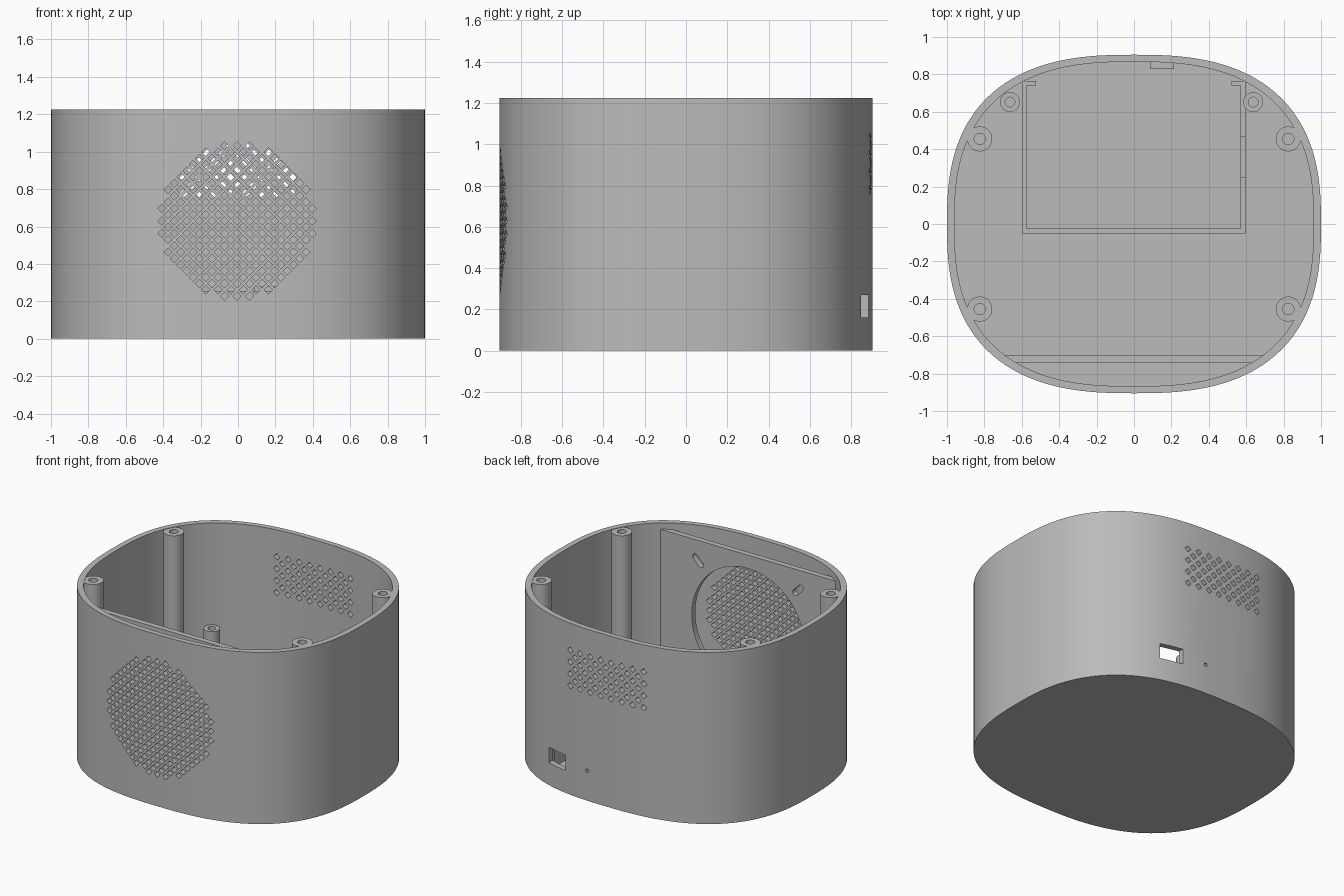
import bpy, bmesh, math
from mathutils import Matrix, Vector

cube = bpy.data.objects.get("Cube")
if cube:
    bpy.data.objects.remove(cube, do_unlink=True)

HEIGHT, FLOOR, POWER = 1.225, 0.04, 2.6
GRILLE_Z = 0.63

grey = bpy.data.materials.new("matte_grey")
grey.use_nodes = True
grey.diffuse_color = (0.5, 0.5, 0.5, 1)
grey.node_tree.nodes["Principled BSDF"].inputs["Base Color"].default_value = grey.diffuse_color


def finish(name, bm, helper=False):
    bmesh.ops.recalc_face_normals(bm, faces=bm.faces)
    mesh = bpy.data.meshes.new(name)
    bm.to_mesh(mesh)
    bm.free()
    mesh.materials.append(grey)
    obj = bpy.data.objects.new(name, mesh)
    bpy.context.collection.objects.link(obj)
    obj.hide_render = helper
    return obj


def activate(obj):
    bpy.ops.object.select_all(action='DESELECT')
    obj.select_set(True)
    bpy.context.view_layer.objects.active = obj


def smooth(obj):
    activate(obj)
    bpy.ops.object.shade_smooth_by_angle(angle=math.radians(30))


def cut(obj, cutter):
    mod = obj.modifiers.new("cut", 'BOOLEAN')
    mod.operation, mod.solver, mod.object = 'DIFFERENCE', 'EXACT', cutter
    activate(obj)
    bpy.ops.object.modifier_apply(modifier=mod.name)
    bpy.data.objects.remove(cutter, do_unlink=True)


def add_box(bm, x0, x1, y0, y1, z0, z1):
    m = Matrix.Translation(((x0 + x1) / 2, (y0 + y1) / 2, (z0 + z1) / 2))
    bmesh.ops.create_cube(bm, size=1, matrix=m @ Matrix.Diagonal((x1 - x0, y1 - y0, z1 - z0, 1)))


def add_prism(bm, points, offset):
    """Extrude a closed outline along the offset vector."""
    near = [bm.verts.new(p) for p in points]
    far = [bm.verts.new(Vector(p) + Vector(offset)) for p in points]
    bm.faces.new(near)
    bm.faces.new(far[::-1])
    for i in range(len(near)):
        j = (i + 1) % len(near)
        bm.faces.new((near[j], near[i], far[i], far[j]))


def add_y_round(bm, x, z, r, y0, y1, sides, stretch=1.0, turn=0.0):
    """Round, diamond or slot outline extruded along y."""
    pts = []
    for k in range(sides):
        a = math.tau * k / sides
        u, v = r * math.cos(a), r * math.sin(a)
        u += math.copysign(r * (stretch - 1), u) if stretch > 1 else 0
        pts.append((x + u * math.cos(turn) - v * math.sin(turn), y0,
                    z + u * math.sin(turn) + v * math.cos(turn)))
    add_prism(bm, pts, (0, y1 - y0, 0))


def ring(bm, a, b, z, count=160):
    verts = []
    for k in range(count):
        t = math.tau * k / count
        c, s = math.cos(t), math.sin(t)
        verts.append(bm.verts.new((a * math.copysign(abs(c) ** (2 / POWER), c),
                                   b * math.copysign(abs(s) ** (2 / POWER), s), z)))
    return verts


# Hollow housing shell with an open top
bm = bmesh.new()
rings = [ring(bm, 1, 0.905, 0), ring(bm, 1, 0.905, HEIGHT),
         ring(bm, 0.96, 0.867, HEIGHT), ring(bm, 0.96, 0.867, FLOOR)]
for low, high in zip(rings, rings[1:]):
    for i in range(len(low)):
        j = (i + 1) % len(low)
        bm.faces.new((low[i], low[j], high[j], high[i]))
bm.faces.new(rings[0][::-1])
bm.faces.new(rings[-1])
shell = finish("housing_shell", bm)

# Speaker grille, rear vents, port and reset pinhole
bm = bmesh.new()
for i in range(-12, 13):
    for j in range(-12, 13):
        if (i + j) % 2 == 0 and i * i + j * j <= 150:
            add_y_round(bm, i * 0.0335 - 0.005, GRILLE_Z + j * 0.0335, 0.022, -1, -0.7, 4)
for i in range(-7, 8):
    for j in range(-3, 4):
        if (i + j) % 2 == 0:
            add_y_round(bm, i * 0.0415, 0.905 + j * 0.0425, 0.023, 0.7, 1, 4)
add_box(bm, 0.33, 0.49, 0.75, 1, 0.16, 0.27)
add_y_round(bm, 0.15, 0.213, 0.013, 0.75, 1, 12)
cut(shell, finish("shell_cutter", bm, True))
smooth(shell)

# Speaker mounting plate with round opening and diagonal screw slots
bm = bmesh.new()
add_prism(bm, [(-0.65, -0.74, 0.03), (0.65, -0.74, 0.03),
               (0.7, -0.70, 0.03), (-0.7, -0.70, 0.03)], (0, 0, 1.15))
plate = finish("speaker_plate", bm)
bm = bmesh.new()
add_y_round(bm, 0, GRILLE_Z + 0.01, 0.445, -0.8, -0.6, 72)
for sx in (-1, 1):
    for sz in (-1, 1):
        add_y_round(bm, sx * 0.395, GRILLE_Z + 0.01 + sz * 0.395, 0.021, -0.8, -0.6, 18,
                    2.5, sx * sz * math.pi / 4)
cut(plate, finish("plate_cutter", bm, True))
smooth(plate)


def post(name, x, y, radius, bore, top, depth):
    """Hollow screw post turned from a profile."""
    bm = bmesh.new()
    profile = [(0, top - depth), (bore, top - depth), (bore, top), (radius, top), (radius, 0.03)]
    verts = [bm.verts.new((r, 0, z)) for r, z in profile]
    edges = [bm.edges.new(pair) for pair in zip(verts, verts[1:])]
    bmesh.ops.spin(bm, geom=verts + edges, cent=(0, 0, 0), axis=(0, 0, 1),
                   angle=math.tau, steps=32, use_merge=True)
    bmesh.ops.remove_doubles(bm, verts=bm.verts, dist=0.0001)
    obj = finish(name, bm)
    obj.location = (x, y, 0)
    smooth(obj)


# Corner lid posts, each joined to the wall by a rib
for sx, side in ((-1, "right"), (1, "left")):
    for sy, end in ((-1, "front"), (1, "back")):
        post(f"{end}_{side}_lid_post", sx * 0.825, sy * 0.455, 0.067, 0.03, HEIGHT - 0.003, 0.3)
        bm = bmesh.new()
        add_box(bm, 0.05, 0.095, -0.035, 0.035, 0.03, HEIGHT - 0.004)
        rib = finish(f"{end}_{side}_post_rib", bm)
        rib.location = (sx * 0.825, sy * 0.455, 0)
        rib.rotation_euler.z = math.atan2(sy * 0.45, sx * 0.89)

# Short board posts
post("right_board_post", -0.663, 0.652, 0.053, 0.026, 0.5, 0.2)
post("left_board_post", 0.637, 0.652, 0.053, 0.026, 0.5, 0.2)

# Low tray walls, with a notch in the left one and return lips at the back
bm = bmesh.new()
top = 0.255
add_box(bm, -0.6, 0.595, -0.05, -0.025, 0.03, top)
add_box(bm, -0.6, -0.575, -0.025, 0.765, 0.03, top)
add_box(bm, 0.57, 0.595, -0.025, 0.25, 0.03, top)
add_box(bm, 0.57, 0.595, 0.25, 0.465, 0.03, 0.12)
add_box(bm, 0.57, 0.595, 0.465, 0.765, 0.03, top)
add_box(bm, -0.575, -0.525, 0.74, 0.765, 0.03, top)
add_box(bm, 0.52, 0.57, 0.74, 0.765, 0.03, top)
finish("battery_tray", bm)

# Reset button guide behind the pinhole
bm = bmesh.new()
add_box(bm, 0.085, 0.215, 0.83, 0.875, 0.15, 0.28)
guide = finish("button_guide", bm)
bm = bmesh.new()
add_y_round(bm, 0.15, 0.213, 0.013, 0.75, 1, 12)
cut(guide, finish("guide_cutter", bm, True))
